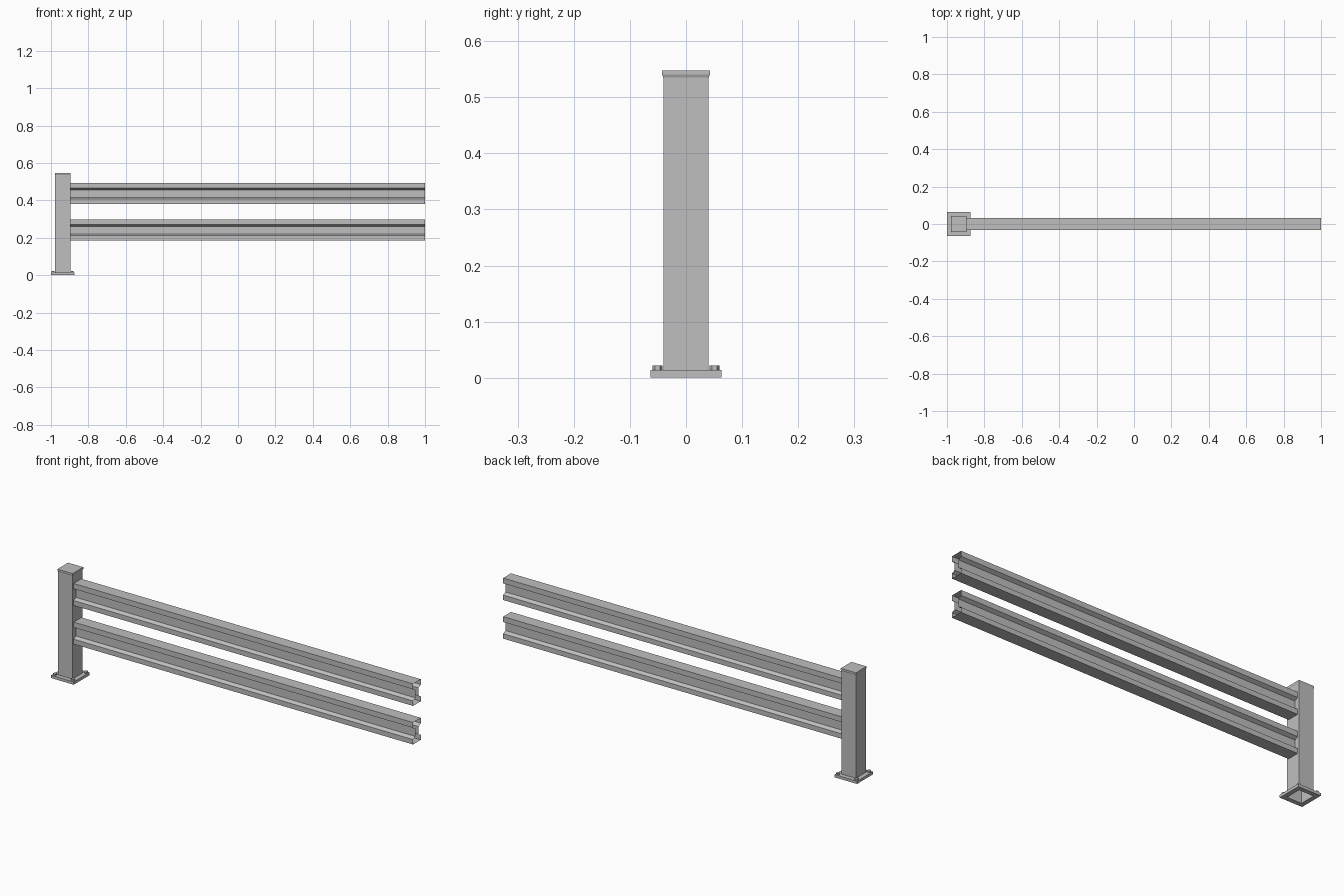
import bpy
import bmesh
from math import cos, sin, pi

cube = bpy.data.objects.get("Cube")
if cube:
    bpy.data.objects.remove(cube, do_unlink=True)

GREY = (0.52, 0.52, 0.52, 1.0)
steel = bpy.data.materials.new("grey steel")
steel.use_nodes = True
steel.diffuse_color = GREY
steel.node_tree.nodes["Principled BSDF"].inputs["Base Color"].default_value = GREY

POST_X = -0.937
POST_HALF = 0.0405
PLATE_HALF = 0.063
PLATE_TOP = 0.014


def loft(name, loops, closed=True, cap_end=False):
    """Skin a sequence of equal-length point loops into one sheet."""
    bm = bmesh.new()
    rings = [[bm.verts.new(p) for p in loop] for loop in loops]
    n = len(rings[0])
    for a, b in zip(rings, rings[1:]):
        for i in range(n if closed else n - 1):
            j = (i + 1) % n
            bm.faces.new((a[i], a[j], b[j], b[i]))
    if cap_end:
        bm.faces.new(rings[-1])
    mesh = bpy.data.meshes.new(name)
    bm.to_mesh(mesh)
    bm.free()
    mesh.materials.append(steel)
    obj = bpy.data.objects.new(name, mesh)
    bpy.context.collection.objects.link(obj)
    return obj


def square(half, z):
    return [(POST_X + sx * half, sy * half, z)
            for sx, sy in ((-1, -1), (1, -1), (1, 1), (-1, 1))]


def hexagon(x, y, radius, z):
    return [(x + radius * cos(a * pi / 3 + pi / 2),
             y + radius * sin(a * pi / 3 + pi / 2), z) for a in range(6)]


# Base plate with a square opening beneath the hollow post
loft("base_plate", [square(POST_HALF, 0), square(PLATE_HALF, 0),
                    square(PLATE_HALF, PLATE_TOP), square(POST_HALF, PLATE_TOP)])

# Hollow post, open at the bottom
loft("post", [square(POST_HALF, 0), square(POST_HALF, 0.535)])

# Slightly flared cap closing the post
loft("post_cap", [square(POST_HALF, 0.535), square(0.0425, 0.540),
                  square(0.0425, 0.548)], cap_end=True)

# Hex bolt heads at the plate corners
for side, sx in (("right", -1), ("left", 1)):
    for end, sy in (("front", -1), ("back", 1)):
        x, y = POST_X + sx * 0.051, sy * 0.051
        loft(f"bolt_{end}_{side}",
             [hexagon(x, y, 0.009, PLATE_TOP), hexagon(x, y, 0.009, 0.022)],
             cap_end=True)

# Waisted sheet-metal rails, open at the ends
half_profile = [(0.031, 0), (0.031, 0.025), (0.013, 0.034),
                (0.013, 0.074), (0.031, 0.084), (0.031, 0.111)]
profile = half_profile + [(-y, z) for y, z in reversed(half_profile)]
for name, base in (("lower_rail", 0.187), ("upper_rail", 0.382)):
    loft(name, [[(x, y, base + z) for y, z in profile]
                for x in (POST_X + POST_HALF, 1.0)])
